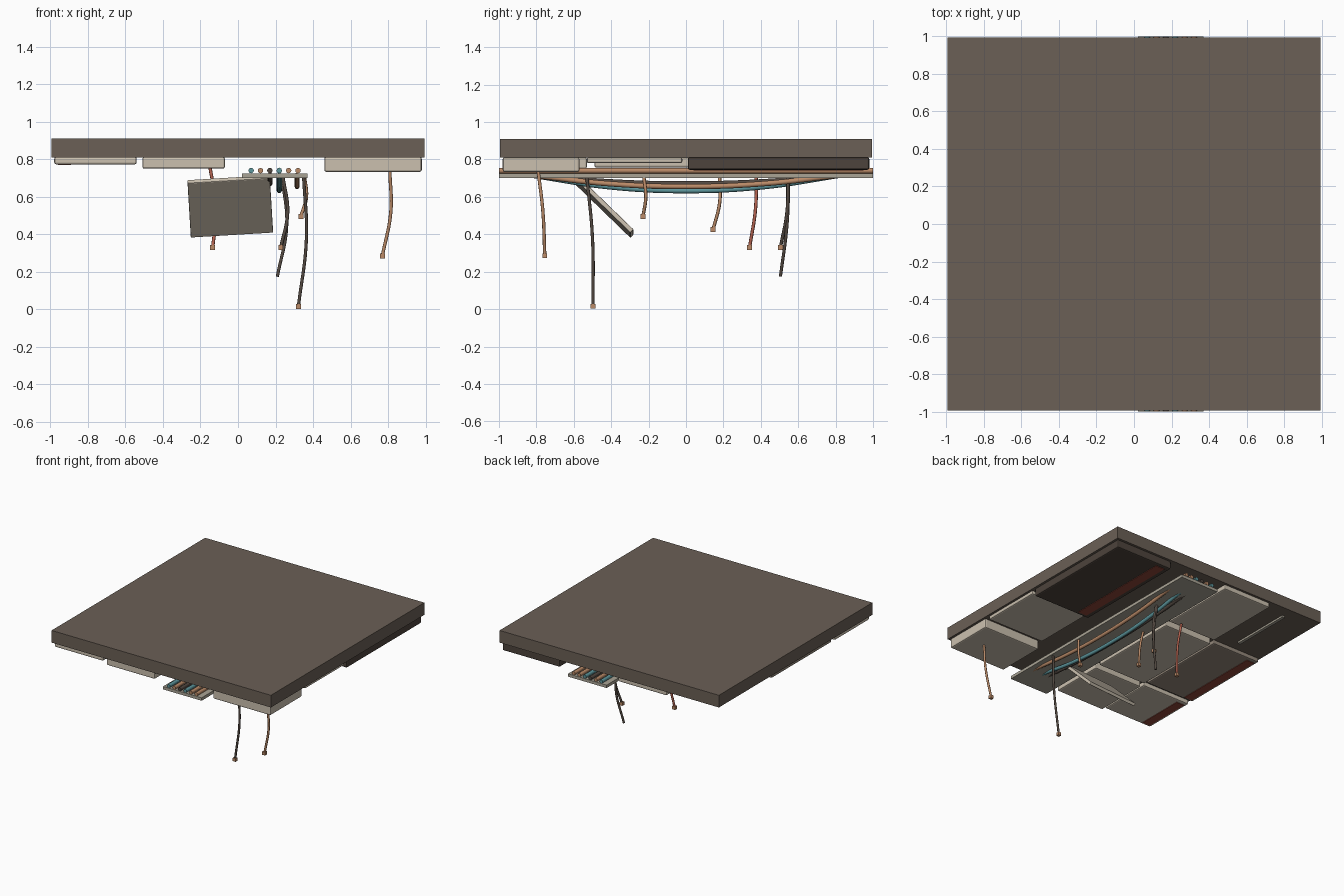
import bpy
from mathutils import Vector

old = bpy.data.objects.get("Cube")
if old:
    bpy.data.objects.remove(old)


def material(name, r, g, b):
    m = bpy.data.materials.new(name)
    m.use_nodes = True
    m.diffuse_color = (r, g, b, 1)
    m.node_tree.nodes["Principled BSDF"].inputs["Base Color"].default_value = (r, g, b, 1)
    return m


CONCRETE = material("brown concrete", .145, .115, .092)
CREAM = material("cream panel", .60, .53, .43)
DARK = material("dark panel", .075, .057, .045)
BROWN = material("stained panel", .30, .25, .20)
TRAY = material("tray metal", .40, .37, .30)
RUST = material("rust stain", .27, .06, .04)
COPPER = material("copper cable", .50, .26, .14)
TEAL = material("teal cable", .11, .31, .34)
BLACK = material("dark cable", .085, .065, .052)
RED = material("red cable", .48, .13, .085)


def box(name, lo, hi, mat, bevel=0):
    """Box between two opposite corners, optionally with rounded edges."""
    lo, hi = Vector(lo), Vector(hi)
    bpy.ops.mesh.primitive_cube_add(size=1, location=(lo + hi) / 2)
    ob = bpy.context.object
    ob.name = name
    ob.scale = hi - lo
    bpy.ops.object.transform_apply(location=False, rotation=False, scale=True)
    ob.data.materials.append(mat)
    if bevel:
        mod = ob.modifiers.new("soft edges", "BEVEL")
        mod.width = bevel
        mod.segments = 2
    return ob


def cable(name, points, radius, mat):
    """Round cable running smoothly through the points."""
    cu = bpy.data.curves.new(name, "CURVE")
    cu.dimensions = "3D"
    cu.bevel_depth = radius
    cu.bevel_resolution = 2
    cu.resolution_u = 8
    cu.use_fill_caps = True
    sp = cu.splines.new("BEZIER")
    sp.bezier_points.add(len(points) - 1)
    for bp, p in zip(sp.bezier_points, points):
        bp.co = p
        bp.handle_left_type = bp.handle_right_type = "AUTO"
    cu.materials.append(mat)
    ob = bpy.data.objects.new(name, cu)
    bpy.context.collection.objects.link(ob)
    return ob


# Ceiling slab
EDGE = .995
TOP, UNDER = .91, .81
box("ceiling_slab", (-EDGE, -EDGE, UNDER), (EDGE, EDGE, TOP), CONCRETE)

# Ceiling panels: name, x range, y range, bottom height, colour
LEFT, MID, RIGHT = (.46, .98), (-.51, -.07), (-.98, -.54)
FRONT, CENTRE, BACK = (-.98, -.53), (-.49, .29), (.33, .98)
for name, xs, ys, z, mat in (
        ("left_front_panel", LEFT, (-.98, -.57), .733, CREAM),
        ("left_centre_panel", LEFT, (-.53, -.02), .78, CREAM),
        ("left_back_panel", LEFT, (.01, .98), .745, DARK),
        ("middle_front_panel", MID, FRONT, .75, CREAM),
        ("middle_centre_panel", MID, CENTRE, .757, CREAM),
        ("middle_back_panel", MID, BACK, .77, CREAM),
        ("right_front_panel", RIGHT, FRONT, .773, CREAM),
        ("right_centre_panel", RIGHT, CENTRE, .775, BROWN)):
    box(name, (xs[0], ys[0], z), (xs[1], ys[1], UNDER + .002), mat, .01)

# Rust stains and the bare rail in the open bay
for name, xs, ys, z in (
        ("left_stain", (.50, .58), (.04, .95), .745),
        ("right_front_stain", (-.96, -.89), (-.96, -.56), .773),
        ("right_centre_stain", (-.96, -.89), (-.47, .26), .775)):
    box(name, (xs[0], ys[0], z - .004), (xs[1], ys[1], z + .003), RUST)
box("bare_rail", (-.725, .38, .795), (-.70, .90, UNDER), TRAY)

# Cable tray with straight pipes lying on it
box("cable_tray", (.02, -1, .70), (.37, 1, .724), TRAY)
for i, mat in enumerate((TEAL, COPPER, BLACK, TEAL, COPPER, COPPER)):
    x = .07 + .05 * i
    cable("tray_pipe", [(x, -1, .74), (x, 1, .74)], .015, mat)

# Cables sagging below the tray
for name, x, low, mat in (("dark_sag", .17, .67, BLACK),
                          ("teal_sag", .22, .633, TEAL),
                          ("copper_sag", .315, .655, COPPER)):
    pts = [(x, .82 * t, .715 - (.715 - low) * (1 - t * t))
           for t in (-1, -.5, 0, .5, 1)]
    cable(name, pts, .014, mat)

# Loose panel swinging down from its hinge edge
loose = box("loose_panel", (-.22, 0, -.0125), (.22, .42, .0125), CREAM, .005)
mesh = loose.data
mesh.transform(loose.matrix_basis)
loose.location = (-.05, -.59, .695)
loose.rotation_euler = (-.77, -.06, 0)

# Hanging cables: start, bulge, tip
drops = (
    ("front_left_drop", (.81, -.79, .735), (.815, -.765, .52), (.77, -.755, .285), COPPER, True),
    ("long_drop", (.35, -.53, .705), (.365, -.50, .38), (.322, -.497, .015), BLACK, True),
    ("short_drop", (.355, -.225, .705), (.365, -.215, .60), (.335, -.23, .495), COPPER, True),
    ("inner_drop", (.06, .18, .705), (.09, .18, .57), (.075, .145, .425), COPPER, True),
    ("red_drop", (-.15, .375, .76), (-.115, .372, .54), (-.135, .34, .33), RED, True),
    ("dark_back_drop", (.235, .55, .705), (.26, .54, .45), (.21, .505, .175), BLACK, False),
    ("twin_back_drop", (.24, .545, .705), (.265, .54, .52), (.228, .505, .33), BLACK, True))
for name, start, bulge, tip, mat, has_plug in drops:
    cable(name, [start, bulge, tip], .009, mat)
    if has_plug:
        c, r = Vector(tip), Vector((.013, .013, .013))
        box(name + "_plug", c - r, c + r, COPPER)
